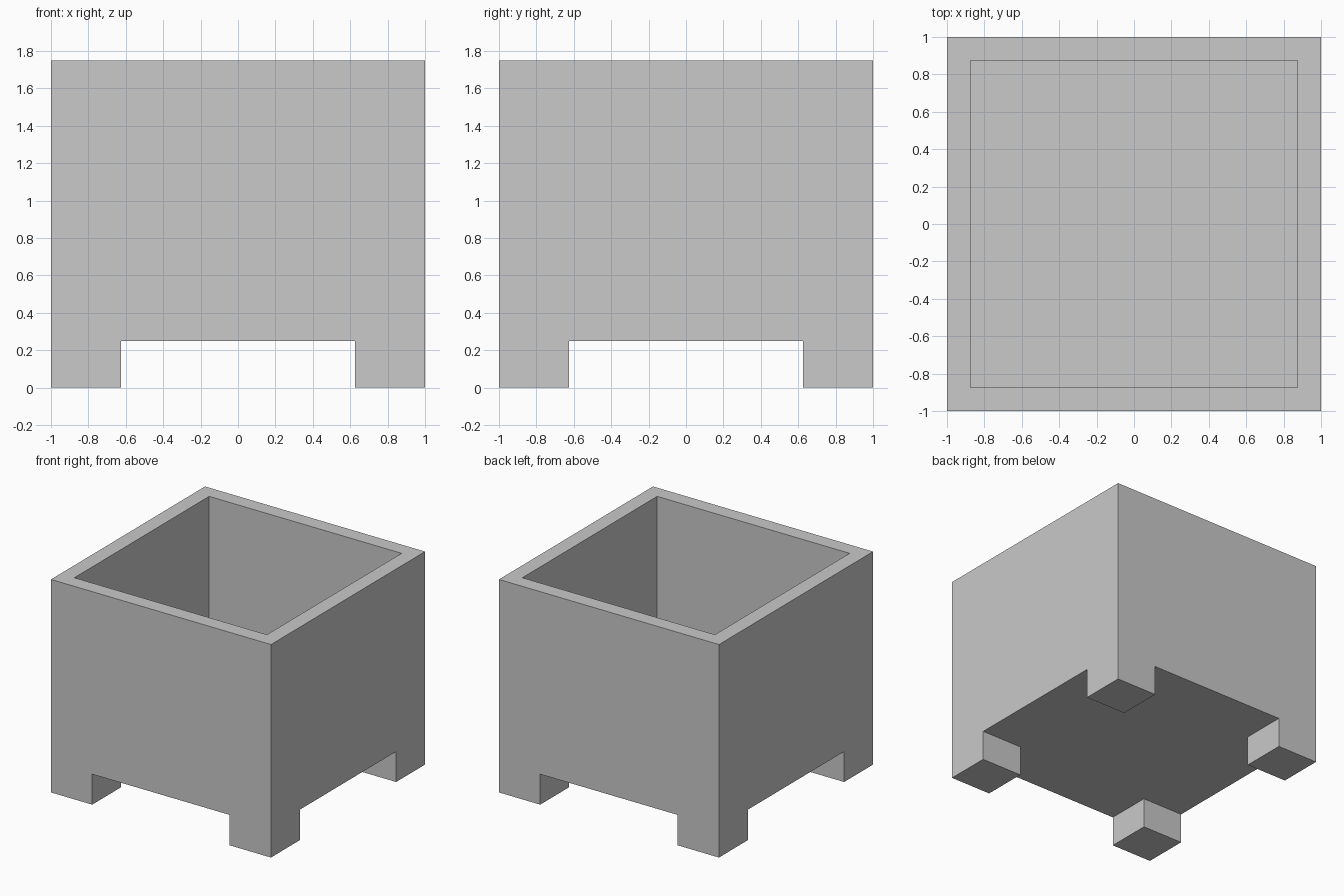
import bpy
import bmesh
from mathutils import Matrix, Vector

cube = bpy.data.objects.get("Cube")
if cube:
    bpy.data.objects.remove(cube, do_unlink=True)

HEIGHT = 1.75
FOOT_HEIGHT = 0.25
FOOT_SIZE = 0.375
WALL = 0.125

# Plain grey stone
grey = bpy.data.materials.new("grey_stone")
grey.use_nodes = True
colour = (0.588, 0.588, 0.588, 1)
grey.diffuse_color = colour
grey.node_tree.nodes["Principled BSDF"].inputs["Base Color"].default_value = colour


def add_object(name, bm):
    mesh = bpy.data.meshes.new(name)
    bm.to_mesh(mesh)
    bm.free()
    mesh.materials.append(grey)
    obj = bpy.data.objects.new(name, mesh)
    bpy.context.collection.objects.link(obj)


def box(size, centre):
    bm = bmesh.new()
    matrix = Matrix.Translation(centre) @ Matrix.Diagonal((*size, 1))
    bmesh.ops.create_cube(bm, size=1, matrix=matrix)
    bm.normal_update()
    return bm


def top_face(bm):
    return next(f for f in bm.faces if f.normal.z > 0.9)


# Open tub: inset the top for the rim, then sink it to form the cavity
body_height = HEIGHT - FOOT_HEIGHT
bm = box((2, 2, body_height), (0, 0, FOOT_HEIGHT + body_height / 2))
top = top_face(bm)
bmesh.ops.inset_region(bm, faces=[top], thickness=WALL, use_even_offset=True)
floor = bmesh.ops.extrude_discrete_faces(bm, faces=[top])["faces"][0]
bmesh.ops.translate(bm, verts=floor.verts, vec=Vector((0, 0, WALL - body_height)))
bmesh.ops.recalc_face_normals(bm, faces=bm.faces)
add_object("tub", bm)

# Four square corner feet, open on top where they join the tub
offset = 1 - FOOT_SIZE / 2
for side, x in (("left", offset), ("right", -offset)):
    for end, y in (("front", -offset), ("back", offset)):
        bm = box((FOOT_SIZE, FOOT_SIZE, FOOT_HEIGHT), (x, y, FOOT_HEIGHT / 2))
        bmesh.ops.delete(bm, geom=[top_face(bm)], context="FACES_ONLY")
        add_object(f"{end}_{side}_foot", bm)
